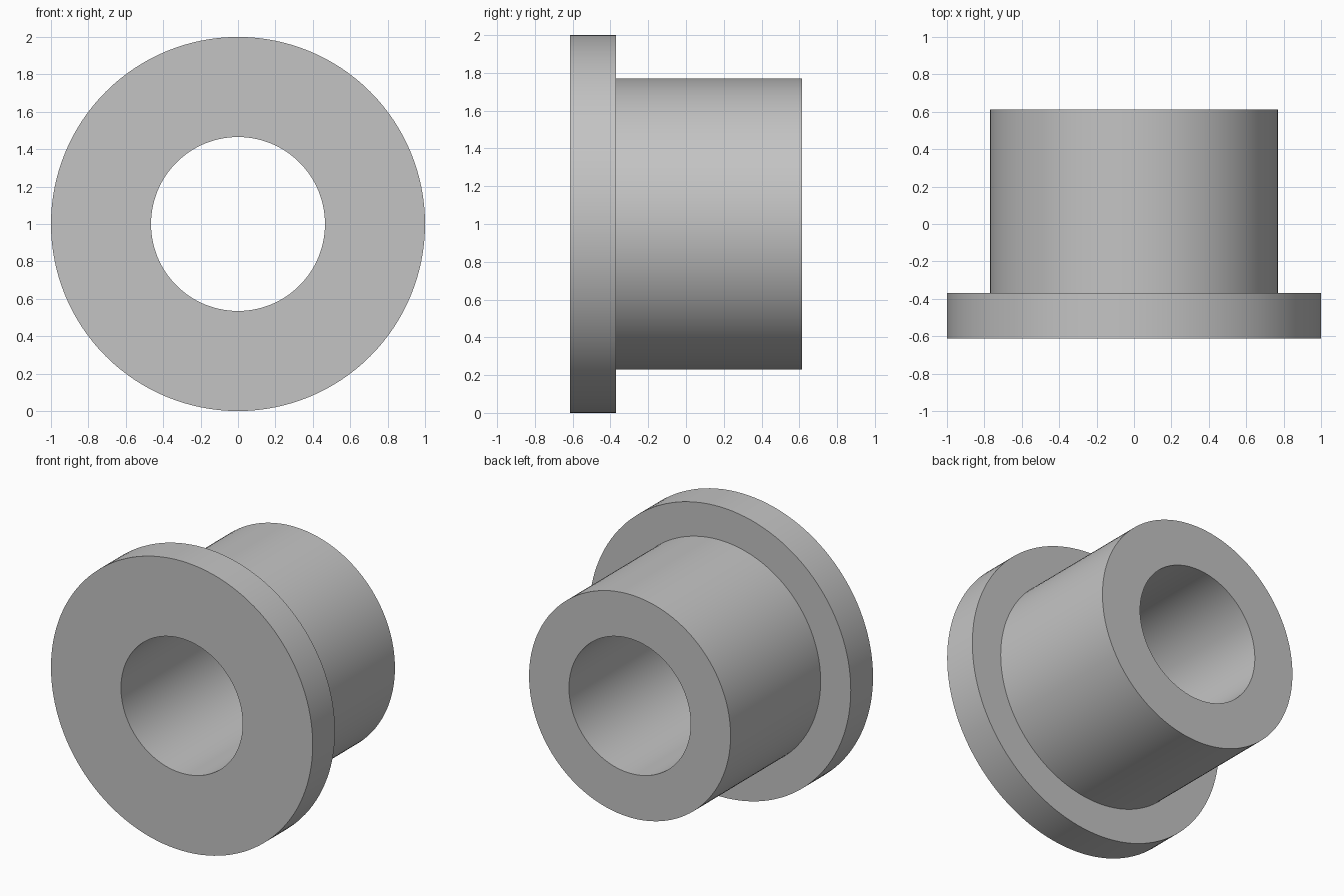
import bpy
import bmesh
from math import cos, sin, tau, radians

cube = bpy.data.objects.get("Cube")
if cube:
    bpy.data.objects.remove(cube, do_unlink=True)

# Single plain grey
grey = bpy.data.materials.new("light_grey")
grey.use_nodes = True
colour = (0.55, 0.55, 0.55, 1)
grey.diffuse_color = colour
grey.node_tree.nodes["Principled BSDF"].inputs["Base Color"].default_value = colour

SEGMENTS = 128
FRONT, STEP, BACK = -0.613, -0.37, 0.613
FLANGE_R, SLEEVE_R, BORE_R = 1.0, 0.77, 0.465

# Closed cross-section (radius, y): flange, sleeve, bore
profile = [(BORE_R, FRONT), (FLANGE_R, FRONT), (FLANGE_R, STEP),
           (SLEEVE_R, STEP), (SLEEVE_R, BACK), (BORE_R, BACK)]

# Revolve the cross-section about the y axis
bm = bmesh.new()
rings = []
for r, y in profile:
    angles = [tau * i / SEGMENTS for i in range(SEGMENTS)]
    rings.append([bm.verts.new((r * cos(a), y, 1 + r * sin(a))) for a in angles])
for k, ring in enumerate(rings):
    following = rings[(k + 1) % len(rings)]
    for i in range(SEGMENTS):
        j = (i + 1) % SEGMENTS
        bm.faces.new((ring[i], ring[j], following[j], following[i]))
bmesh.ops.recalc_face_normals(bm, faces=bm.faces)

mesh = bpy.data.meshes.new("flanged_bushing")
bm.to_mesh(mesh)
bm.free()
mesh.materials.append(grey)
bushing = bpy.data.objects.new("flanged_bushing", mesh)
bpy.context.collection.objects.link(bushing)

# Smooth walls, crisp rims
bpy.ops.object.select_all(action="DESELECT")
bushing.select_set(True)
bpy.context.view_layer.objects.active = bushing
bpy.ops.object.shade_smooth_by_angle(angle=radians(30))
